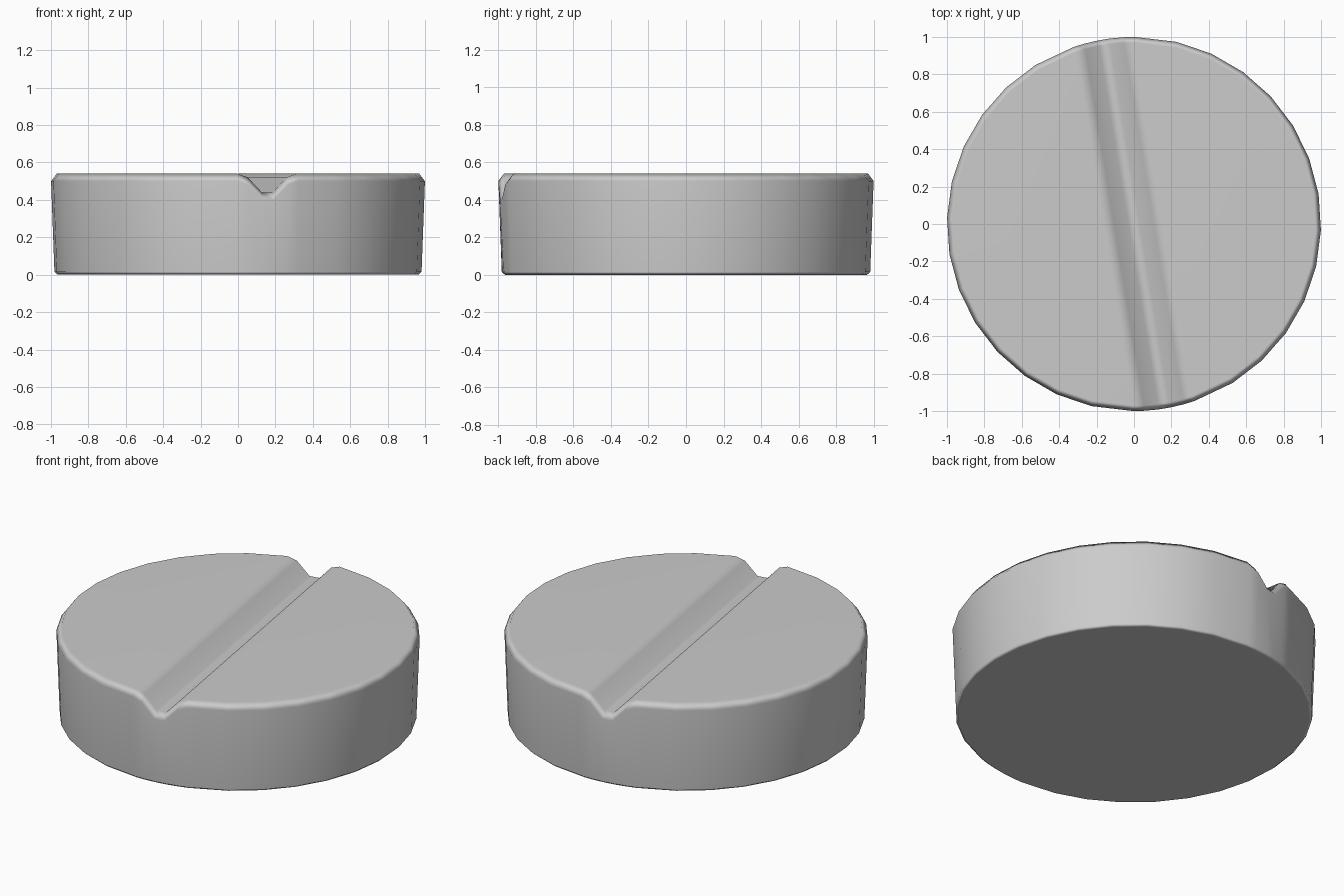
import bpy, bmesh, math
from mathutils import Matrix

if "Cube" in bpy.data.objects:
    bpy.data.objects.remove(bpy.data.objects["Cube"])

# Scored groove: (distance from groove centre line, top height)
GROOVE = [(0.03, 0.44), (0.105, 0.52), (0.16, 0.54)]
TOP = 0.54
TURN = math.radians(9.3)

# Quarter turn of rim angles (measured from groove axis) with the top height at each
quarter = [(math.asin(u / 0.97), z) for u, z in GROOVE]
quarter += [(math.radians(11.25 * k), TOP) for k in range(2, 8)]

# Full ring: right side back-to-front, then left side front-to-back
right = quarter + [(math.pi / 2, TOP)] + [(math.pi - a, z) for a, z in reversed(quarter)]
ring = right + [(-a, z) for a, z in reversed(right)]
n = len(ring)

bm = bmesh.new()


def add_ring(radius, height):
    return [bm.verts.new((radius * math.sin(a), radius * math.cos(a), height(z)))
            for a, z in ring]


# Rounded foot, slightly flared wall, chamfered rim that dips with the groove
rings = [add_ring(0.965, lambda z: 0.0),
         add_ring(0.982, lambda z: 0.015),
         add_ring(1.0, lambda z: z - 0.04),
         add_ring(0.97, lambda z: z)]
for low, high in zip(rings, rings[1:]):
    for i in range(n):
        j = (i + 1) % n
        bm.faces.new((low[i], low[j], high[j], high[i]))

# Underside
bm.faces.new(rings[0])

# Groove walls and floor: strips running from back rim to front rim
top = rings[3]
h = n // 2
g = len(GROOVE)
for i in range(g - 1):
    bm.faces.new((top[i], top[i + 1], top[h - 2 - i], top[h - 1 - i]))
    a, b = n - 1 - i, n - 2 - i
    bm.faces.new((top[a], top[b], top[h + 1 + i], top[h + i]))
bm.faces.new((top[0], top[h - 1], top[h], top[n - 1]))

# Two flat halves of the top
bm.faces.new(top[g - 1:h - g + 1])
bm.faces.new(top[h + g - 1:n - g + 1])

bmesh.ops.recalc_face_normals(bm, faces=bm.faces)
bmesh.ops.transform(bm, matrix=Matrix.Rotation(TURN, 4, 'Z'), verts=bm.verts)
for f in bm.faces:
    f.smooth = True

mesh = bpy.data.meshes.new("scored_tablet")
bm.to_mesh(mesh)
bm.free()
tablet = bpy.data.objects.new("scored_tablet", mesh)
bpy.context.collection.objects.link(tablet)

# Keep the broad faces flat while the narrow chamfers blend smoothly
weighted = tablet.modifiers.new("weighted_normals", 'WEIGHTED_NORMAL')
weighted.weight = 50
